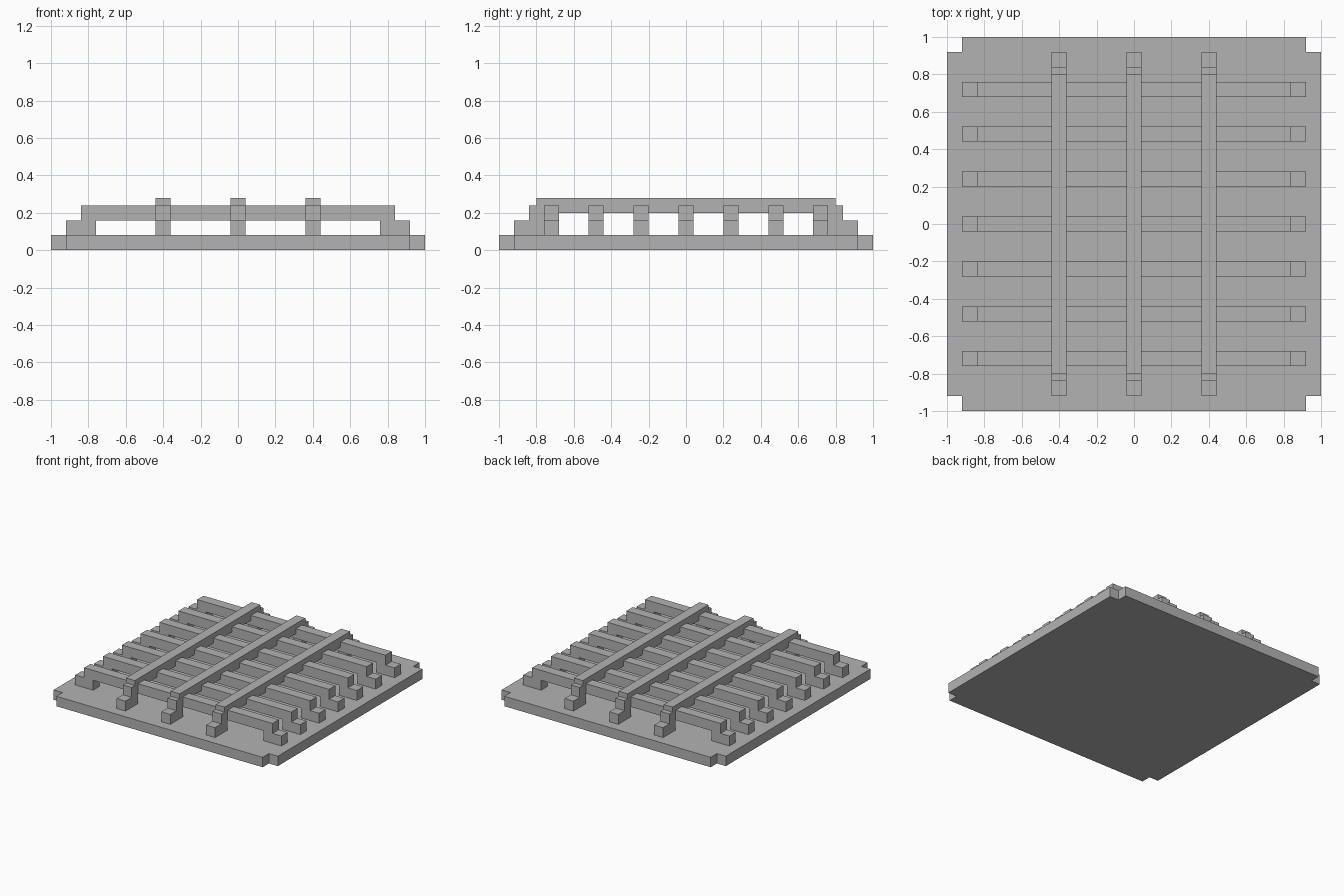
import bpy
import bmesh
from mathutils import Vector

cube = bpy.data.objects.get("Cube")
if cube:
    bpy.data.objects.remove(cube, do_unlink=True)

grey = bpy.data.materials.new("plain grey")
grey.use_nodes = True
colour = (0.45, 0.45, 0.45, 1)
grey.diffuse_color = colour
grey.node_tree.nodes["Principled BSDF"].inputs["Base Color"].default_value = colour


def mirrored(half):
    """Close a half outline by reflecting it across the first axis."""
    return half + [(-u, v) for u, v in reversed(half)]


def extruded(name, outline, place, direction):
    """Extrude a flat outline, placed in space by a function."""
    bm = bmesh.new()
    face = bm.faces.new([bm.verts.new(place(u, v)) for u, v in outline])
    result = bmesh.ops.extrude_face_region(bm, geom=[face], use_keep_orig=True)
    moved = [g for g in result["geom"] if isinstance(g, bmesh.types.BMVert)]
    bmesh.ops.translate(bm, verts=moved, vec=Vector(direction))
    bmesh.ops.recalc_face_normals(bm, faces=bm.faces)
    mesh = bpy.data.meshes.new(name)
    bm.to_mesh(mesh)
    bm.free()
    mesh.materials.append(grey)
    obj = bpy.data.objects.new(name, mesh)
    bpy.context.collection.objects.link(obj)
    return obj


T = 0.08          # thickness of plate and bars
END = 1 - T       # outer end of the feet and the corner notches

# Base plate with notched corners
plate = mirrored([(END, -1), (END, -END), (1, -END), (1, END), (END, END), (END, 1)])
extruded("base_plate", plate, lambda u, v: (u, v, 0), (0, 0, T))

# Lower slats, running left to right on stepped feet
slat = mirrored([(0.76, 2 * T), (0.76, T), (END, T), (END, 2 * T),
                 (0.84, 2 * T), (0.84, 3 * T)])
for i in range(-3, 4):
    y = i * 0.24 - T / 2
    extruded(f"cross_slat_{i + 4}", slat, lambda u, v: (u, y, v), (0, T, 0))

# Upper rails, running front to back over the slats
rail = mirrored([(0.76, 0.20), (0.76, T), (END, T), (END, 2 * T),
                 (0.84, 2 * T), (0.84, 3 * T), (0.80, 3 * T), (0.80, 0.28)])
for i in range(-1, 2):
    x = i * 0.4 - T / 2
    extruded(f"long_rail_{i + 2}", rail, lambda u, v: (x, u, v), (T, 0, 0))
